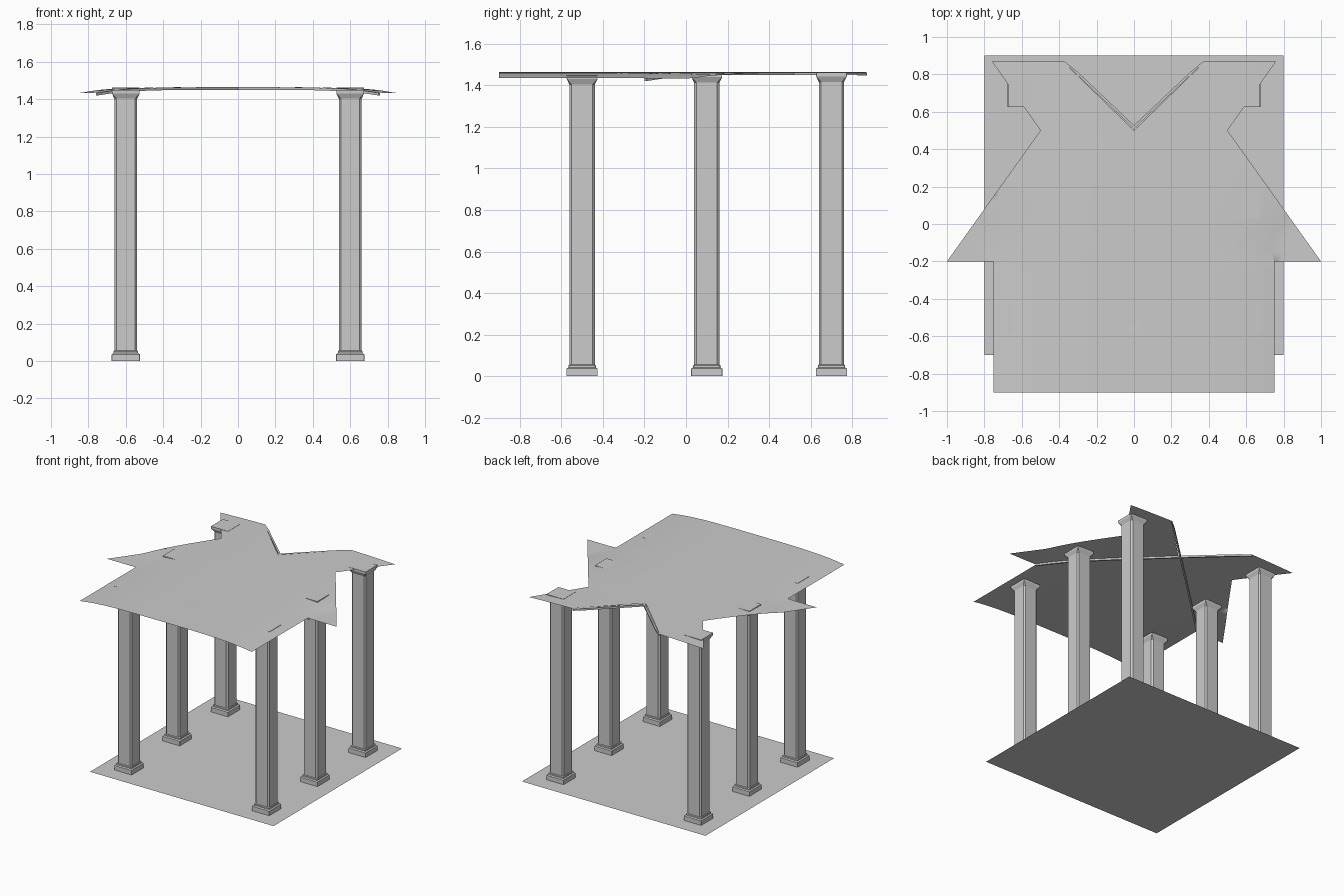
import bpy, bmesh
from mathutils import Vector

if "Cube" in bpy.data.objects:
    bpy.data.objects.remove(bpy.data.objects["Cube"])


def finish(bm, name):
    me = bpy.data.meshes.new(name)
    bm.to_mesh(me)
    bm.free()
    ob = bpy.data.objects.new(name, me)
    bpy.context.collection.objects.link(ob)
    return ob


def roof_z(x, y):
    # shallow vault that flattens towards the back
    t = min(max((y + 0.2) / 0.7, 0), 1)
    w = 0.75 + 0.3 * t * t * (3 - 2 * t)
    drop = 0.03 * (abs(x) / w) ** (4 - 1.5 * t)
    return 1.465 - min(drop, 0.032)


def ring(bm, half, ch, z):
    # chamfered square section
    a, b = half, half - ch
    pts = [(a, -b), (a, b), (b, a), (-b, a), (-a, b), (-a, -b), (-b, -a), (b, -a)]
    return [bm.verts.new((x, y, z)) for x, y in pts]


def loft(bm, rings):
    for r, s in zip(rings, rings[1:]):
        n = len(r)
        for i in range(n):
            bm.faces.new((r[i], r[(i + 1) % n], s[(i + 1) % n], s[i]))
    bm.faces.new(rings[0][::-1])
    bm.faces.new(rings[-1])


# floor sheet
bm = bmesh.new()
bm.faces.new([bm.verts.new((x, y, 0)) for x, y in
              ((-0.8, -0.7), (0.8, -0.7), (0.8, 0.9), (-0.8, 0.9))])
finish(bm, "floor")

# columns with stepped base and flared cap
for side, x in (("left", -0.6), ("right", 0.6)):
    for place, y, top in (("front", -0.5, 1.448), ("middle", 0.1, 1.458), ("back", 0.7, 1.461)):
        bm = bmesh.new()
        sections = [(0.075, 0.001, 0), (0.075, 0.001, 0.036), (0.066, 0.004, 0.042),
                    (0.066, 0.004, 0.052), (0.061, 0.011, 0.056),
                    (0.061, 0.011, top - 0.045), (0.074, 0.001, top - 0.018),
                    (0.074, 0.001, top)]
        loft(bm, [ring(bm, *s) for s in sections])
        finish(bm, f"{place}_{side}_column").location = (x, y, 0)

# canopy sheet: mirrored outline, sliced into a grid, then vaulted
half = [(0, 0.5), (0.38, 0.87), (0.76, 0.87), (0.5, 0.5), (1, -0.2), (0.75, -0.2), (0.75, -0.9)]
outline = half + [(-x, y) for x, y in half[:0:-1]]
bm = bmesh.new()
face = bm.faces.new([bm.verts.new((x, y, 0)) for x, y in outline])
face.normal_update()
bmesh.ops.triangulate(bm, faces=[face])
for axis, span in ((Vector((1, 0, 0)), 19), (Vector((0, 1, 0)), 17)):
    for i in range(-span, span + 1):
        bmesh.ops.bisect_plane(bm, geom=bm.verts[:] + bm.edges[:] + bm.faces[:],
                               plane_co=axis * (i * 0.05), plane_no=axis)
for v in bm.verts:
    v.co.z = roof_z(v.co.x, v.co.y)
bmesh.ops.triangulate(bm, faces=bm.faces[:])
bmesh.ops.recalc_face_normals(bm, faces=bm.faces[:])
if sum(f.normal.z for f in bm.faces) < 0:
    bmesh.ops.reverse_faces(bm, faces=bm.faces[:])
for f in bm.faces:
    f.smooth = True
finish(bm, "canopy")

# slim crossing ribs under the canopy, running on from the notch edges
for name, s in (("rib_a", 1), ("rib_b", -1)):
    bm = bmesh.new()
    rings = []
    for i in range(17):
        t = i / 16
        x, y = -0.38 + 1.13 * t, 0.87 - 1.07 * t
        z = roof_z(x, y) - 0.001
        rings.append([bm.verts.new((s * (x + d), y + (d if t else 0), z + h))
                      for d, h in ((0, 0), (0.009, 0), (0.009, -0.014), (0, -0.014))])
    loft(bm, rings)
    bmesh.ops.recalc_face_normals(bm, faces=bm.faces[:])
    finish(bm, name)
